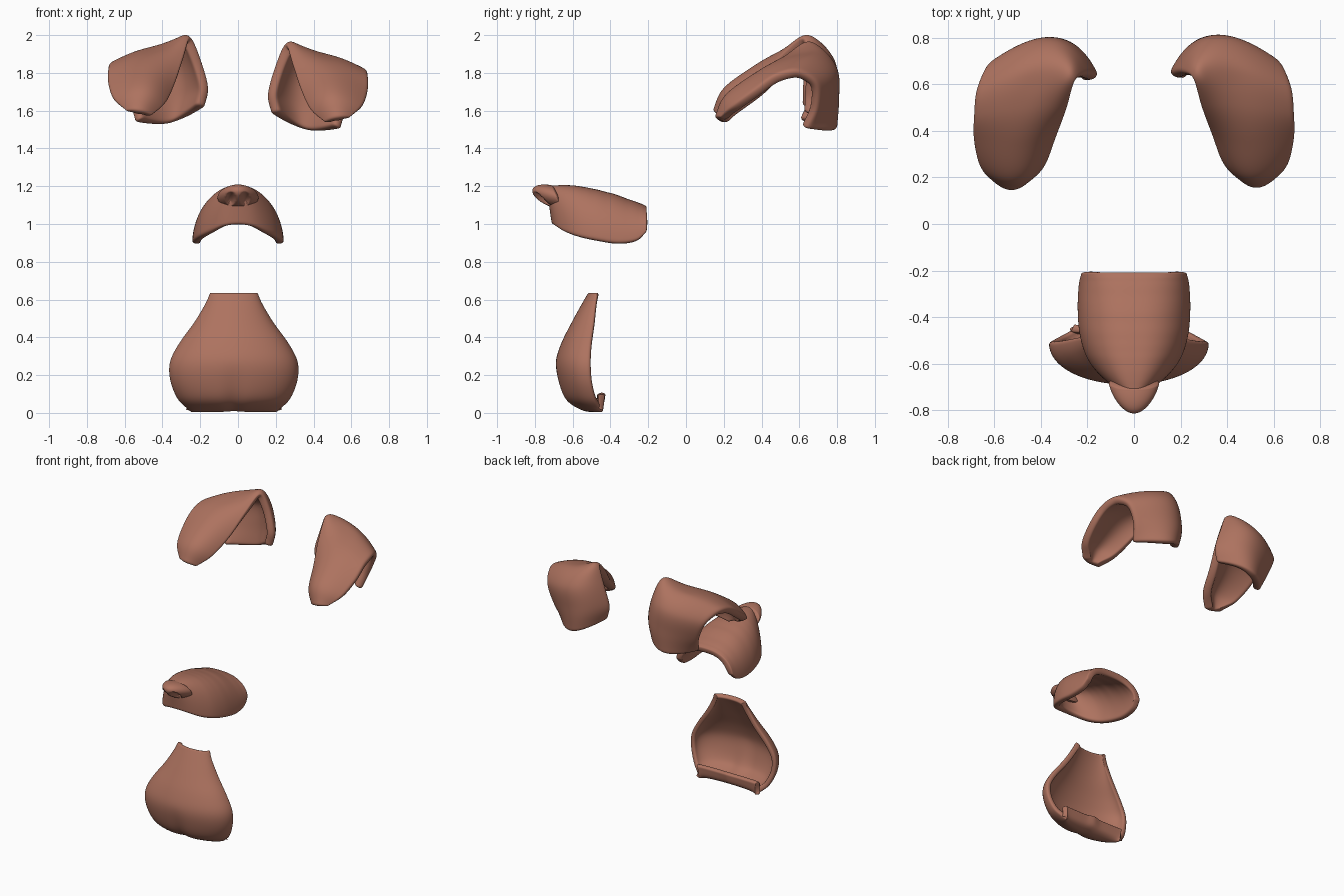
import bpy, bmesh, math
from mathutils import Vector

if "Cube" in bpy.data.objects:
    bpy.data.objects.remove(bpy.data.objects["Cube"])

brown = bpy.data.materials.new("warm_brown")
brown.diffuse_color = (0.42, 0.17, 0.115, 1)
brown.use_nodes = True
brown.node_tree.nodes["Principled BSDF"].inputs["Base Color"].default_value = brown.diffuse_color


def spline(pts, n):
    """Sample n+1 points on a Catmull-Rom curve through pts."""
    p = [Vector(q) for q in pts]
    p = [p[0] * 2 - p[1]] + p + [p[-1] * 2 - p[-2]]
    out = []
    for k in range(n + 1):
        f = k / n * (len(p) - 3)
        i = min(int(f), len(p) - 4)
        t = f - i
        a, b, c, d = p[i:i + 4]
        out.append(0.5 * (2 * b + (c - a) * t + (2 * a - 5 * b + 4 * c - d) * t * t
                          + (3 * b - a - 3 * c + d) * t ** 3))
    return out


def finish(name, bm):
    me = bpy.data.meshes.new(name)
    bm.to_mesh(me)
    bm.free()
    for f in me.polygons:
        f.use_smooth = True
    me.materials.append(brown)
    ob = bpy.data.objects.new(name, me)
    bpy.context.collection.objects.link(ob)
    return ob


def shell(name, rows, thickness):
    """Thick rounded sheet from a grid of points on its outer surface."""
    bm = bmesh.new()
    g = [[bm.verts.new(p) for p in r] for r in rows]
    for a, b in zip(g, g[1:]):
        for j in range(len(a) - 1):
            bm.faces.new((a[j], b[j], b[j + 1], a[j + 1]))
    bmesh.ops.remove_doubles(bm, verts=bm.verts, dist=0.0005)
    ob = finish(name, bm)
    s = ob.modifiers.new("thickness", 'SOLIDIFY')
    s.thickness = thickness
    s.offset = -1
    ob.modifiers.new("rounding", 'SUBSURF').levels = 2
    ob.modifiers["rounding"].render_levels = 2
    return ob


# Floppy ears: inner edge, middle and outer edge, from the base over the crest to the tip
inner = [(.17, .64, 1.585), (.15, .645, 1.69), (.195, .65, 1.84), (.25, .62, 1.935),
         (.285, .50, 1.84), (.33, .38, 1.70), (.38, .26, 1.60), (.46, .185, 1.535)]
middle = [(.35, .80, 1.50), (.33, .81, 1.66), (.36, .80, 1.83), (.39, .69, 1.935),
          (.45, .51, 1.885), (.48, .35, 1.79), (.50, .205, 1.68), (.525, .15, 1.56)]
outer = [(.55, .63, 1.50), (.585, .69, 1.61), (.64, .69, 1.74), (.685, .59, 1.81),
         (.695, .47, 1.79), (.695, .36, 1.71), (.665, .25, 1.625), (.59, .18, 1.56)]
ear = []
for m, c, l in zip(spline(inner, 36), spline(middle, 36), spline(outer, 36)):
    row = []
    for j in range(19):
        t = j / 18
        p = m * (1 - t) * (1 - 2 * t) + c * 4 * t * (1 - t) + l * t * (2 * t - 1)
        # ridge near the inner edge and shallow dip beside it
        fold = max(0, 1 - abs(p.y - .62) / .25) * max(0, (p.z - 1.75) / .2)
        p.z += fold * (.025 * math.exp(-((t - .12) / .15) ** 2) - .02 * math.exp(-((t - .55) / .2) ** 2))
        row.append(p)
    ear.append(row)
shell("right_ear", ear, 0.055)
shell("left_ear", [[Vector((-p.x, p.y - .01, p.z + .035)) for p in reversed(r)] for r in ear], 0.055)

# Muzzle: a U-shaped lip line swept up to a central ridge, open below and behind
half = [(.225, -.205, .96), (.238, -.26, .91), (.243, -.36, .895), (.235, -.47, .91),
        (.205, -.57, .93), (.15, -.645, .955), (.08, -.695, .985)]
lip = [(-x, y, z) for x, y, z in half] + [(0, -.71, .995)] + half[::-1]
ridge = spline([(-.205, 1.095, 0), (-.40, 1.165, 0), (-.60, 1.205, 0), (-.72, 1.20, 0)], 60)
muzzle = []
path = spline(lip, 56)
for k, p in enumerate(path):
    q = path[56 - k]
    y = (p.y + q.y) / 2
    top = min(ridge, key=lambda r: abs(r.x - y)).y
    row = []
    for j in range(15):
        v = j / 14 * math.pi / 2
        c = max(math.cos(v), 0) ** 0.8 if j < 14 else 0
        # the front leans forward toward the nose
        lean = .03 * math.sin(v) * max(0, (-y - .6) / .11)
        row.append(Vector((p.x * c, y - lean, p.z + (top - p.z) * math.sin(v))))
    muzzle.append(row)
shell("muzzle", muzzle, 0.045)

# Nose: tilted rounded cone with two nostrils pressed into the front
bm = bmesh.new()
bmesh.ops.create_uvsphere(bm, u_segments=64, v_segments=48, radius=1)
for v in bm.verts:
    x, y, z = v.co
    w = 0.108 * (1 - 0.25 * max(-y, 0))
    depth = .125 if y < 0 else .02
    v.co = Vector((x * w, -.685 + y * depth - z * .03, 1.14 + z * .066 - min(y, 0) * .02))
    if y < 0:
        for side in (-1, 1):
            d = math.hypot((v.co.x - side * .038) / .026, (v.co.z - 1.135) / .036)
            if d < 1:
                v.co.y += .045 * (1 - d * d) ** .8
finish("nose", bm)

# Lower jaw bib: (half width, front y, edge y, z) from the flat top to the curled bottom lip
profile = [(.125, -.515, -.465, .64), (.15, -.55, -.475, .58), (.21, -.605, -.485, .48),
           (.29, -.66, -.50, .37), (.34, -.69, -.505, .27), (.338, -.68, -.50, .17),
           (.30, -.645, -.48, .075), (.25, -.58, -.455, .025), (.225, -.51, -.44, .005),
           (.225, -.45, -.435, .03), (.235, -.435, -.43, .10)]
bib = []
for a, b in zip(spline([(p[0], p[1], 0) for p in profile], 40),
                spline([(p[2], p[3], 0) for p in profile], 40)):
    w, yf, ye, z = a.x, a.y, b.x, b.y
    row = []
    for j in range(29):
        ang = (j / 28 - .5) * math.pi
        # soft crease between the two lower cheeks
        crease = .012 * math.exp(-(math.sin(ang) / .15) ** 2) * max(0, 1 - abs(z - .08) / .2)
        row.append(Vector((w * math.sin(ang) - .022,
                           ye + (yf - ye) * math.cos(ang) ** .9 + crease if 0 < j < 28 else ye,
                           z + crease * .6)))
    bib.append(row)
shell("lower_bib", bib, 0.035)
